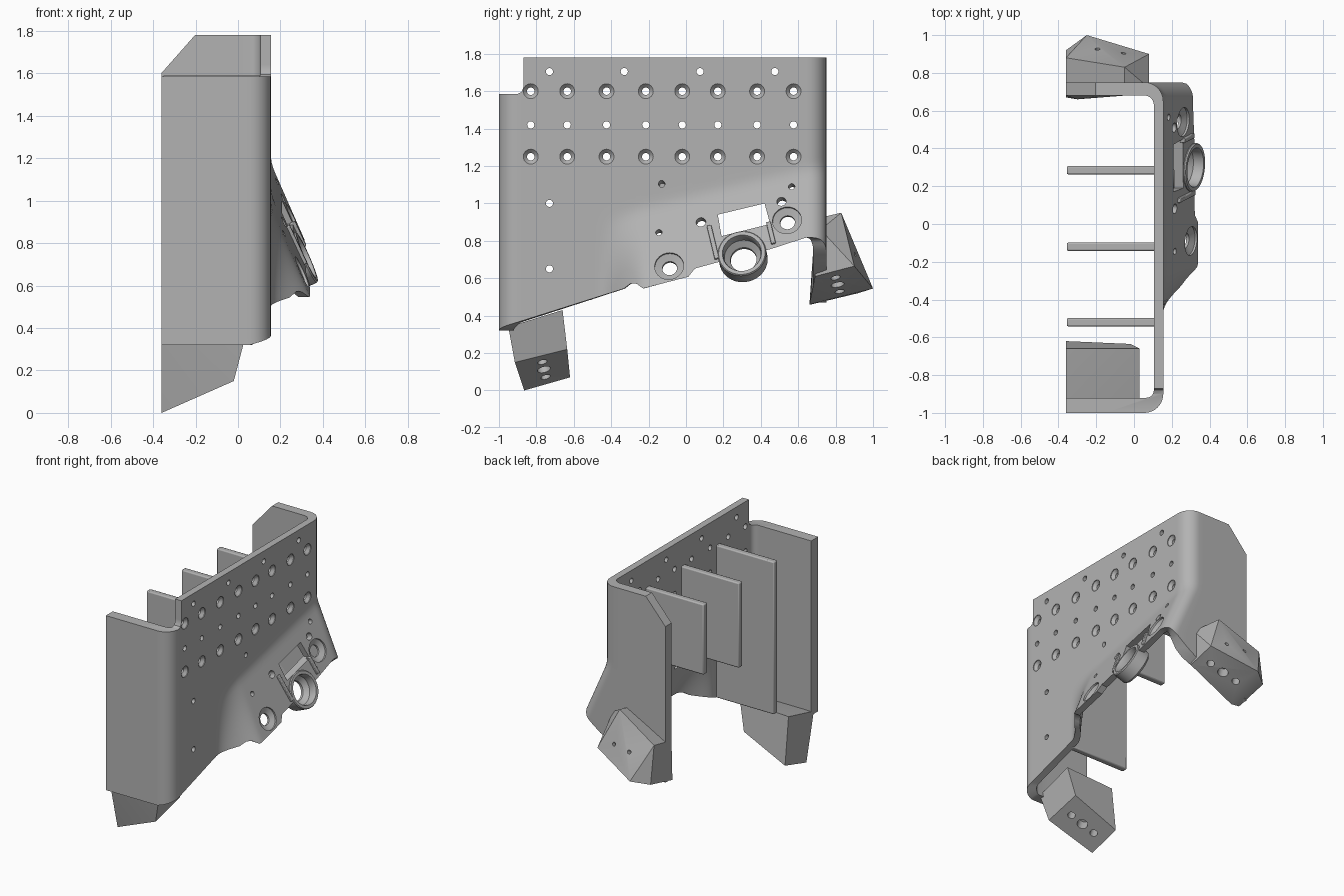
import bpy, bmesh, math
from mathutils import Vector, Matrix

if "Cube" in bpy.data.objects:
    bpy.data.objects.remove(bpy.data.objects["Cube"])

grey = bpy.data.materials.new("plain grey")
grey.use_nodes = True
grey.diffuse_color = (0.45, 0.45, 0.45, 1)
grey.node_tree.nodes["Principled BSDF"].inputs["Base Color"].default_value = (0.45, 0.45, 0.45, 1)


def finish(bm, name, bevel=0.0, angle=30):
    bmesh.ops.recalc_face_normals(bm, faces=bm.faces)
    mesh = bpy.data.meshes.new(name)
    bm.to_mesh(mesh)
    bm.free()
    mesh.materials.append(grey)
    ob = bpy.data.objects.new(name, mesh)
    bpy.context.scene.collection.objects.link(ob)
    bpy.context.view_layer.objects.active = ob
    for other in bpy.context.selected_objects:
        other.select_set(False)
    ob.select_set(True)
    if bevel:
        mod = ob.modifiers.new("edge_round", "BEVEL")
        mod.width, mod.segments = bevel, 2
    bpy.ops.object.shade_smooth_by_angle(angle=math.radians(angle))
    return ob


def interp(x, table):
    for (a, fa), (b, fb) in zip(table, table[1:]):
        if x <= b:
            return fa + (fb - fa) * max(0, x - a) / (b - a)
    return table[-1][1]


def lathe(bm, pos, axis, profile, sides=24):
    """Closed solid turned around an axis; profile holds (radius, offset) pairs."""
    frame = Matrix.Translation(pos) @ Vector(axis).to_track_quat("Z", "Y").to_matrix().to_4x4()
    rings = [[bm.verts.new(frame @ Vector((r * math.cos(k * math.tau / sides),
                                           r * math.sin(k * math.tau / sides), t)))
              for k in range(sides)] for r, t in profile]
    for a, b in zip(rings, rings[1:]):
        for k in range(sides):
            j = (k + 1) % sides
            bm.faces.new((a[k], a[j], b[j], b[k]))
    return rings


def cutter_lathe(bm, pos, axis, profile):
    rings = lathe(bm, pos, axis, profile)
    bm.faces.new(rings[0][::-1])
    bm.faces.new(rings[-1])


def prism(bm, points, move):
    face = bm.faces.new([bm.verts.new(p) for p in points])
    ext = bmesh.ops.extrude_face_region(bm, geom=[face])
    bmesh.ops.translate(bm, vec=move, verts=[g for g in ext["geom"] if isinstance(g, bmesh.types.BMVert)])


def cut(ob, bm):
    tool = finish(bm, ob.name + "_cutter")
    tool.hide_render = True
    mod = ob.modifiers.new("cut", "BOOLEAN")
    mod.operation, mod.solver, mod.object = "DIFFERENCE", "EXACT", tool
    mod.use_self = True
    bpy.context.view_layer.objects.active = ob
    bpy.ops.object.modifier_apply(modifier=mod.name)
    bpy.data.objects.remove(tool)


def hull(points):
    bm = bmesh.new()
    for p in points:
        bm.verts.new(p)
    bmesh.ops.convex_hull(bm, input=bm.verts)
    bmesh.ops.dissolve_limit(bm, angle_limit=0.06, verts=bm.verts, edges=bm.edges)
    return bm


# Lower part of the side plate leans outwards below a slanted fold
LEAN, FOLD, TILT = 0.44, 1.02, 0.24
NORMAL = Vector((1, -LEAN * TILT, LEAN)).normalized()
ALONG = Vector((0, 1, TILT)).normalized()


def flare(x, y, z):
    drop = FOLD + TILT * y - z
    drop = 0 if drop < -0.04 else (drop + 0.04) ** 2 / 0.16 if drop < 0.04 else min(drop, 0.42)
    s = min(1, max(0, (y + 0.47) / 0.27))
    w = min(1, max(0, (x + 0.1) / 0.155))
    return LEAN * drop * s * s * (3 - 2 * s) * w


def on_flare(y, z):
    return Vector((0.155 + flare(0.155, y, z), y, z))


# Plan path of the wrapped sheet: outer point, inner point, bottom height
EDGE = [(-1, 0.34), (-0.9, 0.365), (-0.33, 0.545), (-0.3, 0.57), (-0.27, 0.575), (-0.23, 0.545),
        (0.02, 0.61), (0.04, 0.65), (0.15, 0.68), (0.45, 0.755), (0.65, 0.82), (0.76, 0.81)]
BACK_EDGE = [(-0.36, 0.47), (-0.1, 0.57), (0, 0.66), (0.055, 0.75), (0.13, 0.81), (0.16, 0.82)]
path = []
for k in range(6):
    x = -0.36 + 0.415 * k / 6
    path.append((x, -1, x, -0.92, 0.32))
for k in range(9):
    a = math.radians(-90 + 90 * k / 8)
    c, s = math.cos(a), math.sin(a)
    path.append((0.055 + 0.1 * c, -0.9 + 0.1 * s, 0.065 + 0.04 * c, -0.88 + 0.04 * s, 0.32 + 0.045 * k / 8))
for k in range(1, 90):
    y = -0.9 + 1.55 * k / 90
    path.append((0.155, y, 0.105, -0.88 + 1.51 * k / 90, interp(y, EDGE)))
for k in range(9):
    a = math.radians(90 * k / 8)
    c, s = math.cos(a), math.sin(a)
    x = 0.055 + 0.1 * c
    path.append((x, 0.65 + 0.1 * s, 0.055 + 0.05 * c, 0.63 + 0.05 * s, interp(x, BACK_EDGE)))
for k in range(1, 13):
    x = 0.055 - 0.415 * k / 12
    path.append((x, 0.75, x, 0.68, interp(x, BACK_EDGE)))

bm = bmesh.new()
ROWS, TOP = 40, 1.78
columns = []
for ox, oy, ix, iy, low in path:
    outer, inner = [], []
    for r in range(ROWS + 1):
        z = low + (TOP - low) * r / ROWS
        outer.append(bm.verts.new((ox + flare(ox, oy, z), oy, z)))
        inner.append(bm.verts.new((ix + flare(ix + 0.05, iy, z), iy, z)))
    columns.append(outer + inner[::-1])
for a, b in zip(columns, columns[1:]):
    for k in range(len(a)):
        j = (k + 1) % len(a)
        bm.faces.new((a[k], b[k], b[j], a[j]))
for col in (columns[0], columns[-1]):
    for r in range(ROWS):
        bm.faces.new((col[r], col[r + 1], col[-2 - r], col[-1 - r]))
shell = finish(bm, "wrapped_side_plate")

# Corner step, back wall chamfer and sensor window
bm = bmesh.new()
step = [(-1.2, 1.585), (-0.9, 1.585), (-0.88, 1.595), (-0.87, 1.62), (-0.87, 1.9), (-1.2, 1.9)]
prism(bm, [(-0.6, y, z) for y, z in step], (1.2, 0, 0))
prism(bm, [(x, 0.6, z) for x, z in [(-0.45, 1.5), (-0.185, 1.8), (-0.185, 1.9), (-0.45, 1.9)]], (0, 0.3, 0))
window = [(0.17, 0.94), (0.42, 1.0), (0.45, 0.89), (0.19, 0.825)]
prism(bm, [(0, y, z) for y, z in window], (0.6, 0, 0))
cut(shell, bm)

# Mounting holes
bm = bmesh.new()
sink = [(0.02, -0.1), (0.02, -0.025), (0.04, -0.005), (0.04, 0.05)]
plain = [(0.019, -0.1), (0.019, 0.05)]
for y in (-0.83, -0.635, -0.425, -0.215, -0.02, 0.17, 0.38, 0.575):
    for z, shape in ((1.6, sink), (1.42, plain), (1.25, sink)):
        cutter_lathe(bm, (0.155, y, z), (1, 0, 0), shape)
for y, z in ((-0.73, 1.705), (-0.33, 1.705), (0.075, 1.705), (0.475, 1.705), (-0.73, 1.0), (-0.73, 0.65)):
    cutter_lathe(bm, (0.155, y, z), (1, 0, 0), plain)
for y, z, r in ((0.08, 0.9, 0.026), (-0.145, 0.845, 0.017), (0.51, 1.01, 0.025),
                (0.565, 1.09, 0.017), (-0.13, 1.105, 0.017)):
    cutter_lathe(bm, on_flare(y, z), NORMAL, [(r, -0.1), (r, 0.05)])
for y, z in ((-0.09, 0.665), (0.54, 0.91)):
    cutter_lathe(bm, on_flare(y, z), NORMAL, [(0.04, -0.12), (0.04, -0.03), (0.078, -0.012), (0.078, 0.08)])
RING = on_flare(0.3, 0.73)
cutter_lathe(bm, RING, NORMAL, [(0.12, -0.15), (0.12, 0.1)])
cut(shell, bm)
shell.select_set(True)
bpy.ops.object.shade_smooth_by_angle(angle=math.radians(30))

# Sensor ring with a tapering bore
bm = bmesh.new()
ring = [(0.13, 0.005), (0.13, -0.08), (0.115, -0.095), (0.07, -0.095), (0.07, -0.075), (0.1, -0.045),
        (0.1, 0.0), (0.105, 0.012), (0.125, 0.012), (0.13, 0.005)]
lathe(bm, RING, NORMAL, ring, 40)
bmesh.ops.remove_doubles(bm, verts=bm.verts, dist=0.0001)
finish(bm, "sensor_ring")

# Ribs beside the window
across = NORMAL.cross(ALONG)
turn = Matrix((ALONG, across, NORMAL)).transposed().to_4x4()
for side, y, z, length in (("front", 0.145, 0.79, 0.2), ("back", 0.455, 0.84, 0.13)):
    bm = bmesh.new()
    bmesh.ops.create_cube(bm, size=1, matrix=Matrix.Translation(on_flare(y, z)) @ turn
                          @ Matrix.Diagonal((0.025, length, 0.03, 1)))
    finish(bm, side + "_window_rib", 0.004)

# Inner fins
for name, y, low in (("front", -0.52, 0.485), ("middle", -0.12, 0.975), ("back", 0.285, 1.08)):
    bm = bmesh.new()
    bmesh.ops.create_cube(bm, size=1, matrix=Matrix.Translation((-0.118, y, (low + 1.59) / 2))
                          @ Matrix.Diagonal((0.475, 0.044, 1.59 - low, 1)))
    finish(bm, name + "_fin", 0.008)

# Angled feet with three bores in the sloping underside
feet = {
    "front_foot": ([(-0.36, -0.865, 0), (-0.36, -0.62, 0.07), (-0.02, -0.915, 0.15), (-0.02, -0.635, 0.22),
                    (-0.36, -0.95, 0.34), (-0.36, -0.66, 0.41), (0.03, -0.95, 0.34), (0.03, -0.66, 0.43)],
                   Vector((-0.36, -0.742, 0.035)), Vector((-0.02, -0.775, 0.185))),
    "back_foot": ([(0.08, 0.69, 0.61), (0.08, 0.9, 0.665), (0.08, 0.72, 0.86), (-0.05, 0.83, 0.95),
                   (-0.05, 0.7, 0.92), (-0.36, 0.88, 0.79), (-0.36, 0.68, 0.75), (-0.25, 1.0, 0.545),
                   (-0.36, 0.92, 0.52), (-0.3, 0.66, 0.46), (-0.36, 0.67, 0.46)],
                  Vector((-0.3, 0.83, 0.5)), Vector((0.08, 0.79, 0.638))),
}
for name, (points, start, end) in feet.items():
    foot = finish(hull(points), name)
    bm = bmesh.new()
    out = Vector((0, 1, 0.26)).cross(end - start).normalized()
    out *= -1 if out.z > 0 else 1
    for t, r in ((0.25, 0.026), (0.52, 0.036), (0.78, 0.026)):
        cutter_lathe(bm, start.lerp(end, t), out, [(r, -0.08), (r, 0.08)])
    if name == "back_foot":
        for x, y in ((-0.19, 0.935), (-0.06, 0.89)):
            cutter_lathe(bm, (x, y, 0.72), (0.25, 0.85, 0.45), [(0.013, -0.06), (0.013, 0.08)])
    cut(foot, bm)
    foot.select_set(True)
    bpy.ops.object.shade_smooth_by_angle(angle=math.radians(30))
